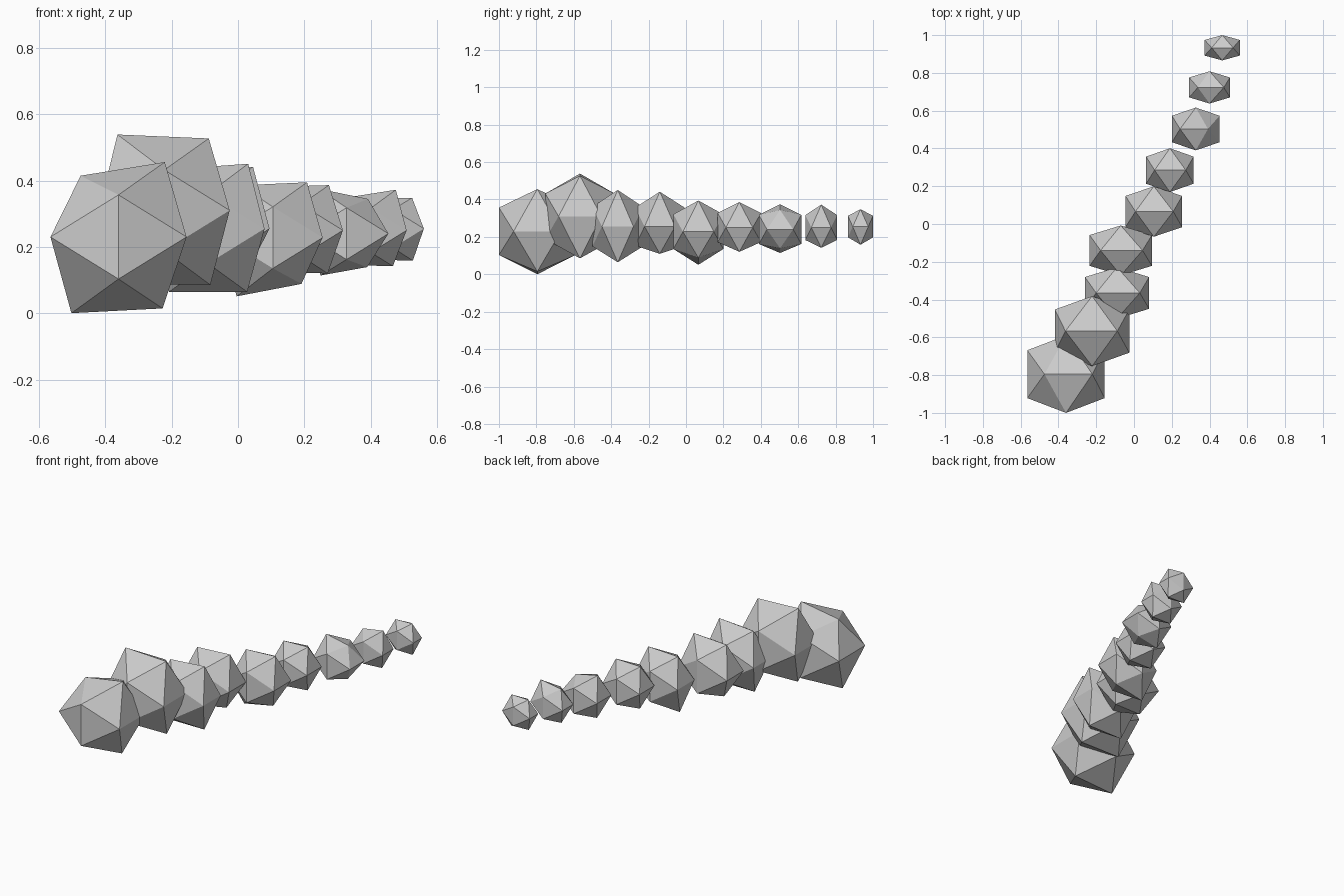
import bpy, bmesh, math
from mathutils import Vector

if "Cube" in bpy.data.objects:
    bpy.data.objects.remove(bpy.data.objects["Cube"])

PHI = (1 + math.sqrt(5)) / 2

# centre x, y, z, long half-size, y squash, radial factors of the corners (top left, top right, bottom left, bottom right)
CHUNKS = [
    (-.36, -.795, .23, .205, 1.0, (.90, 1.10, 1.12, 1.05)),
    (-.222, -.567, .31, .197, .94, (1.16, 1.10, 1.12, 1.14)),
    (-.09, -.365, .255, .170, .80, (1.05, 1.15, 1.12, 1.12)),
    (-.07, -.14, .255, .165, .80, (1.05, 1.13, .88, .88)),
    (.105, .066, .228, .150, .89, (1.05, 1.11, 1.18, .93)),
    (.19, .285, .25, .126, .92, (1.04, 1.08, 1.0, 1.03)),
    (.327, .503, .24, .126, .90, (1.07, .83, 1.0, .80)),
    (.40, .723, .25, .108, .79, (.93, 1.13, .97, 1.0)),
    (.467, .933, .255, .093, .72, (.97, 1.0, 1.0, 1.04)),
]


def chunk(name, x, y, z, size, squash, corners):
    """Irregular icosahedron made from three crossed golden rectangles."""
    a = size / PHI
    pts = []
    for i, s in enumerate((-1, 1)):
        for j, t in enumerate((1, -1)):
            pts.append(Vector((s * a, 0, t * size)) * corners[j * 2 + i])
            pts.append(Vector((s * size, t * a, 0)))
            pts.append(Vector((0, s * size, t * a)))
    bm = bmesh.new()
    for p in pts:
        bm.verts.new((x + p.x, y + p.y * squash, z + p.z))
    bmesh.ops.convex_hull(bm, input=bm.verts)
    bmesh.ops.recalc_face_normals(bm, faces=bm.faces)
    mesh = bpy.data.meshes.new(name)
    bm.to_mesh(mesh)
    bm.free()
    bpy.context.collection.objects.link(bpy.data.objects.new(name, mesh))


# Row of shrinking faceted chunks
for n, c in enumerate(CHUNKS, 1):
    chunk(f"faceted_segment_{n}", *c)
